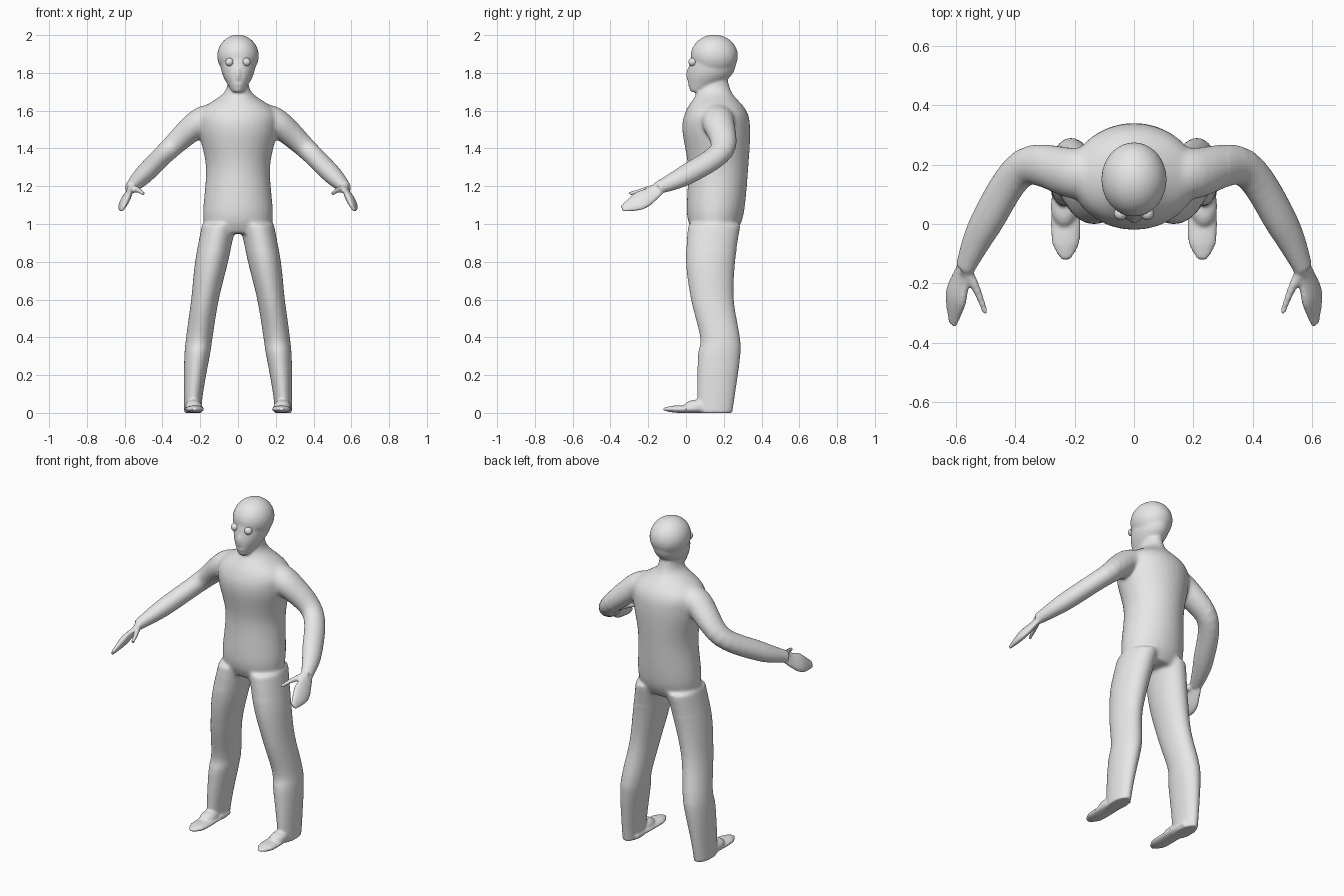
import bpy, bmesh, math
from mathutils import Vector, Matrix

cube = bpy.data.objects.get("Cube")
if cube:
    bpy.data.objects.remove(cube, do_unlink=True)

SIDES = 32
STEPS = 6

grey = bpy.data.materials.new("plain_grey")
grey.use_nodes = True
grey.diffuse_color = (0.8, 0.8, 0.8, 1)
for node in grey.node_tree.nodes:
    if node.type == 'BSDF_PRINCIPLED':
        node.inputs["Base Color"].default_value = grey.diffuse_color


def smooth_rows(rows):
    """Interpolate between rows of numbers with a smooth curve."""
    rows = [Vector(row) for row in rows]
    padded = [rows[0]] + rows + [rows[-1]]
    result = []
    for before, start, end, after in zip(padded, rows, rows[1:], padded[3:]):
        first_handle = start + (end - before) / 6
        second_handle = end - (after - start) / 6
        for step in range(STEPS):
            chain = [start, first_handle, second_handle, end]
            while len(chain) > 1:
                chain = [a + (b - a) * (step / STEPS) for a, b in zip(chain, chain[1:])]
            result.append(chain[0])
    return result + [rows[-1]]


def oval(centre, u, v):
    """Ring of points spanned by two half axes."""
    angles = [math.tau * i / SIDES for i in range(SIDES)]
    return [centre + u * math.cos(angle) + v * math.sin(angle) for angle in angles]


def skin(bm, rings, side):
    """Join rings into a closed tube, mirrored when side is negative."""
    loops = [[bm.verts.new((side * p.x, p.y, p.z)) for p in ring] for ring in rings]
    for lower, upper in zip(loops, loops[1:]):
        for i in range(SIDES):
            bm.faces.new((lower[i - 1], lower[i], upper[i], upper[i - 1]))
    bm.faces.new(loops[0])
    bm.faces.new(loops[-1])


def upright(bm, rows, side=1, centre_x=lambda height: 0):
    """Stacked ovals: height, half width, centre y, half depth."""
    rings = []
    for height, width, y, depth in smooth_rows(rows):
        centre = Vector((centre_x(height), y, height))
        rings.append(oval(centre, Vector((width, 0, 0)), Vector((0, depth, 0))))
    skin(bm, rings, side)


def limb(bm, rows, across, flatness, side):
    """Ovals along a path: x, y, z, half width."""
    points = smooth_rows(rows)
    rings = []
    for i, point in enumerate(points):
        ahead = points[min(i + 1, len(points) - 1)].xyz
        behind = points[max(i - 1, 0)].xyz
        along = (ahead - behind).normalized()
        wide = Vector(across)
        wide = (wide - along * wide.dot(along)).normalized()
        thin = along.cross(wide) * flatness
        rings.append(oval(point.xyz, wide * point.w, thin * point.w))
    skin(bm, rings, side)


def ball(bm, centre, radii):
    """Ellipsoid."""
    place = Matrix.Translation(centre) @ Matrix.Diagonal(radii).to_4x4()
    bmesh.ops.create_uvsphere(bm, u_segments=SIDES, v_segments=SIDES // 2, radius=1, matrix=place)


def finish(bm, name):
    """Turn the mesh data into a smooth grey object."""
    bmesh.ops.recalc_face_normals(bm, faces=bm.faces)
    mesh = bpy.data.meshes.new(name)
    bm.to_mesh(mesh)
    bm.free()
    mesh.materials.append(grey)
    mesh.shade_smooth()
    part = bpy.data.objects.new(name, mesh)
    bpy.context.collection.objects.link(part)
    return part


bm = bmesh.new()

# Torso and neck
upright(bm, [
    (0.95, 0.16, 0.15, 0.11),
    (1.05, 0.185, 0.155, 0.15),
    (1.3, 0.17, 0.17, 0.16),
    (1.5, 0.21, 0.16, 0.18),
    (1.6, 0.2, 0.16, 0.16),
    (1.7, 0.07, 0.15, 0.09),
    (1.8, 0.055, 0.145, 0.07)])

# Jaw, cranium, nose and lips
upright(bm, [
    (1.7, 0.03, 0.06, 0.035),
    (1.73, 0.05, 0.09, 0.075),
    (1.8, 0.085, 0.13, 0.12),
    (1.9, 0.1, 0.15, 0.12)])
ball(bm, (0, 0.15, 1.89), (0.11, 0.125, 0.112))
ball(bm, (0, 0.02, 1.79), (0.013, 0.02, 0.04))
ball(bm, (0, 0.03, 1.74), (0.03, 0.02, 0.01))

for side in (1, -1):
    # Leg, spreading outwards towards the ankle
    upright(bm, [
        (0, 0.045, 0.155, 0.09),
        (0.1, 0.05, 0.16, 0.1),
        (0.3, 0.067, 0.175, 0.112),
        (0.4, 0.07, 0.18, 0.105),
        (0.6, 0.073, 0.14, 0.113),
        (0.8, 0.087, 0.13, 0.13),
        (1, 0.09, 0.15, 0.14)], side, lambda height: 0.24 - 0.14 * height ** 1.5)
    # Foot and instep
    limb(bm, [
        (0.23, 0.2, 0.02, 0.045),
        (0.23, -0.03, 0.02, 0.05),
        (0.23, -0.09, 0.02, 0.035),
        (0.23, -0.12, 0.02, 0.015)], (1, 0, 0), 0.4, side)
    ball(bm, (side * 0.235, 0.06, 0.035), (0.045, 0.07, 0.035))
    # Arm
    limb(bm, [
        (0.1, 0.17, 1.56, 0.07),
        (0.2, 0.17, 1.54, 0.075),
        (0.37, 0.19, 1.39, 0.055),
        (0.5, 0, 1.26, 0.05),
        (0.57, -0.15, 1.19, 0.03)], (1, 0, 1), 1.15, side)
    # Hand and thumb
    palm = (0.5, 0.1, -0.8)
    limb(bm, [
        (0.56, -0.13, 1.2, 0.035),
        (0.58, -0.18, 1.16, 0.045),
        (0.6, -0.25, 1.12, 0.055),
        (0.61, -0.34, 1.08, 0.02)], palm, 0.4, side)
    limb(bm, [
        (0.57, -0.15, 1.19, 0.025),
        (0.53, -0.22, 1.18, 0.015),
        (0.5, -0.3, 1.16, 0.01)], palm, 0.9, side)

body = finish(bm, "body")

# Fuse the parts into one skin
fuse = body.modifiers.new("fuse", 'REMESH')
fuse.mode = 'VOXEL'
fuse.voxel_size = 0.007
soften = body.modifiers.new("soften", 'SMOOTH')
soften.iterations = 5
depsgraph = bpy.context.evaluated_depsgraph_get()
body.data = bpy.data.meshes.new_from_object(body.evaluated_get(depsgraph))
body.modifiers.clear()
body.data.shade_smooth()

# Blend the shoulders, armpits, neck and hips
joints = body.vertex_groups.new(name="joints")
trunk = [v.index for v in body.data.vertices
         if abs(v.co.x) < 0.32 and 0.86 < v.co.z < 1.7 and v.co.y > -0.1]
joints.add(trunk, 1, 'REPLACE')
blend = body.modifiers.new("blend", 'SMOOTH')
blend.vertex_group = joints.name
blend.iterations = 30

# Eyes
for side, name in ((1, "left_eye"), (-1, "right_eye")):
    bm = bmesh.new()
    ball(bm, (side * 0.045, 0.035, 1.857), (0.022, 0.022, 0.022))
    finish(bm, name)
